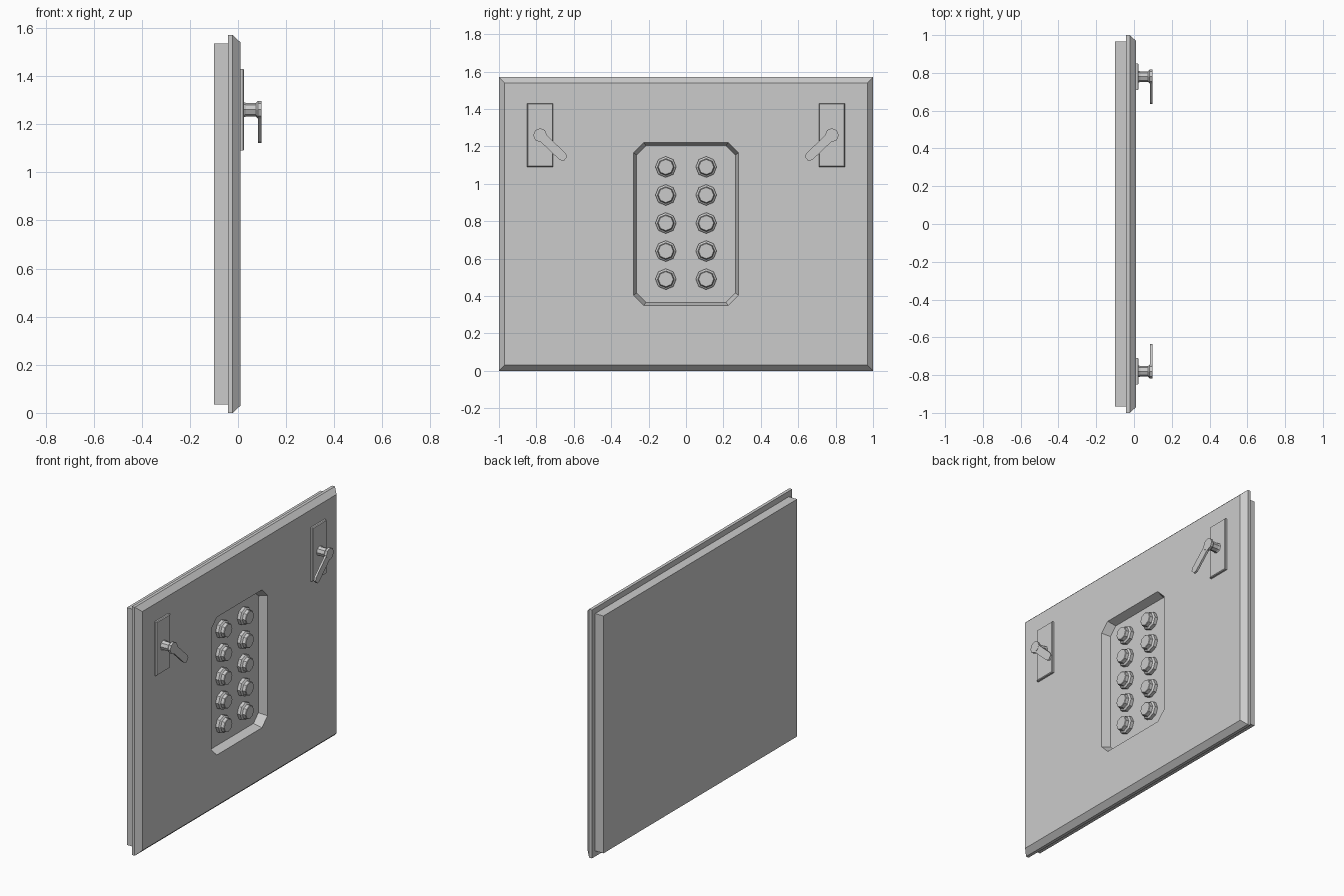
import bpy, bmesh, math
from mathutils import Vector

cube = bpy.data.objects.get("Cube")
if cube:
    bpy.data.objects.remove(cube, do_unlink=True)

grey = bpy.data.materials.new("plain grey")
grey.use_nodes = True
colour = (0.6, 0.6, 0.6, 1)
grey.diffuse_color = colour
grey.node_tree.nodes["Principled BSDF"].inputs["Base Color"].default_value = colour

MID_Z = 0.785    # middle height of the door
FLOOR = -0.042   # front of the back slab, which is also the recess floor
FACE = 0.01      # front face of the door


def loft(name, sections):
    """Join (x, outline) sections, each outline a list of (y, z), into a closed solid."""
    bm = bmesh.new()
    rings = [[bm.verts.new((x, y, z)) for y, z in outline] for x, outline in sections]
    n = len(rings[0])
    for a, b in zip(rings, rings[1:]):
        for i in range(n):
            j = (i + 1) % n
            bm.faces.new((a[i], a[j], b[j], b[i]))
    bm.faces.new(rings[0])
    bm.faces.new(rings[-1])
    bmesh.ops.recalc_face_normals(bm, faces=bm.faces)
    mesh = bpy.data.meshes.new(name)
    bm.to_mesh(mesh)
    bm.free()
    mesh.materials.append(grey)
    obj = bpy.data.objects.new(name, mesh)
    bpy.context.collection.objects.link(obj)
    return obj


def rect(cy, cz, hy, hz):
    return [(cy - hy, cz - hz), (cy + hy, cz - hz), (cy + hy, cz + hz), (cy - hy, cz + hz)]


def chamfered(cy, cz, hy, hz, c):
    pts = []
    for sy, sz in ((-1, -1), (1, -1), (1, 1), (-1, 1)):
        a = (cy + sy * hy, cz + sz * (hz - c))
        b = (cy + sy * (hy - c), cz + sz * hz)
        pts += [a, b] if sy * sz > 0 else [b, a]
    return pts


def octagon(cy, cz, r):
    return [(cy + r * math.cos(k * math.pi / 4), cz + r * math.sin(k * math.pi / 4))
            for k in range(8)]


# Back slab and bevelled front door
loft("back_slab", [(-0.1, rect(0, MID_Z, 0.967, 0.75)), (FLOOR, rect(0, MID_Z, 0.967, 0.75))])
door = loft("door_panel", [
    (FLOOR, rect(0, MID_Z, 1, MID_Z)),
    (-0.022, rect(0, MID_Z, 1, MID_Z)),
    (FACE, rect(0, MID_Z, 0.97, 0.755))])

# Tapered opening for the button recess
cutter = loft("recess_cutter", [
    (FLOOR - 0.02, chamfered(0, MID_Z, 0.257, 0.412, 0.047)),
    (FACE + 0.02, chamfered(0, MID_Z, 0.287, 0.442, 0.057))])
cutter.hide_render = True
cut = door.modifiers.new("recess", 'BOOLEAN')
cut.object = cutter
cut.operation = 'DIFFERENCE'
cut.solver = 'EXACT'
bpy.context.view_layer.objects.active = door
bpy.ops.object.modifier_apply(modifier=cut.name)
bpy.data.objects.remove(cutter, do_unlink=True)

# Two columns of five buttons
for col, y in enumerate((-0.108, 0.108)):
    for row in range(5):
        z = 0.49 + 0.15 * row
        loft(f"button_{col + 1}_{row + 1}", [
            (FLOOR, octagon(y, z, 0.056)),
            (-0.022, octagon(y, z, 0.056)),
            (-0.014, octagon(y, z, 0.045)),
            (0.005, octagon(y, z, 0.043)),
            (0.008, octagon(y, z, 0.04))])

# Mirrored latches: base plate, spindle and angled lever
for side, s in (("right", -1), ("left", 1)):
    y, z = s * 0.78, 1.26
    loft(f"{side}_latch_plate", [
        (FACE - 0.005, rect(y, z, 0.07, 0.17)),
        (0.02, rect(y, z, 0.07, 0.17)),
        (0.025, rect(y, z, 0.066, 0.166))])
    loft(f"{side}_latch_spindle", [
        (0.02, octagon(y, z, 0.033)),
        (0.034, octagon(y, z, 0.028)),
        (0.074, octagon(y, z, 0.028)),
        (0.083, octagon(y, z, 0.037)),
        (0.098, octagon(y, z, 0.037))])
    along = Vector((-s, -0.95)).normalized()
    across = Vector((-along.y, along.x))
    hub = Vector((y, z))
    arm = [(0, -0.024), (0.165, -0.024), (0.186, -0.015),
           (0.186, 0.015), (0.165, 0.024), (0, 0.024)]
    outline = [tuple(hub + along * a + across * w) for a, w in arm]
    loft(f"{side}_latch_lever", [(0.084, outline), (0.097, outline)])
